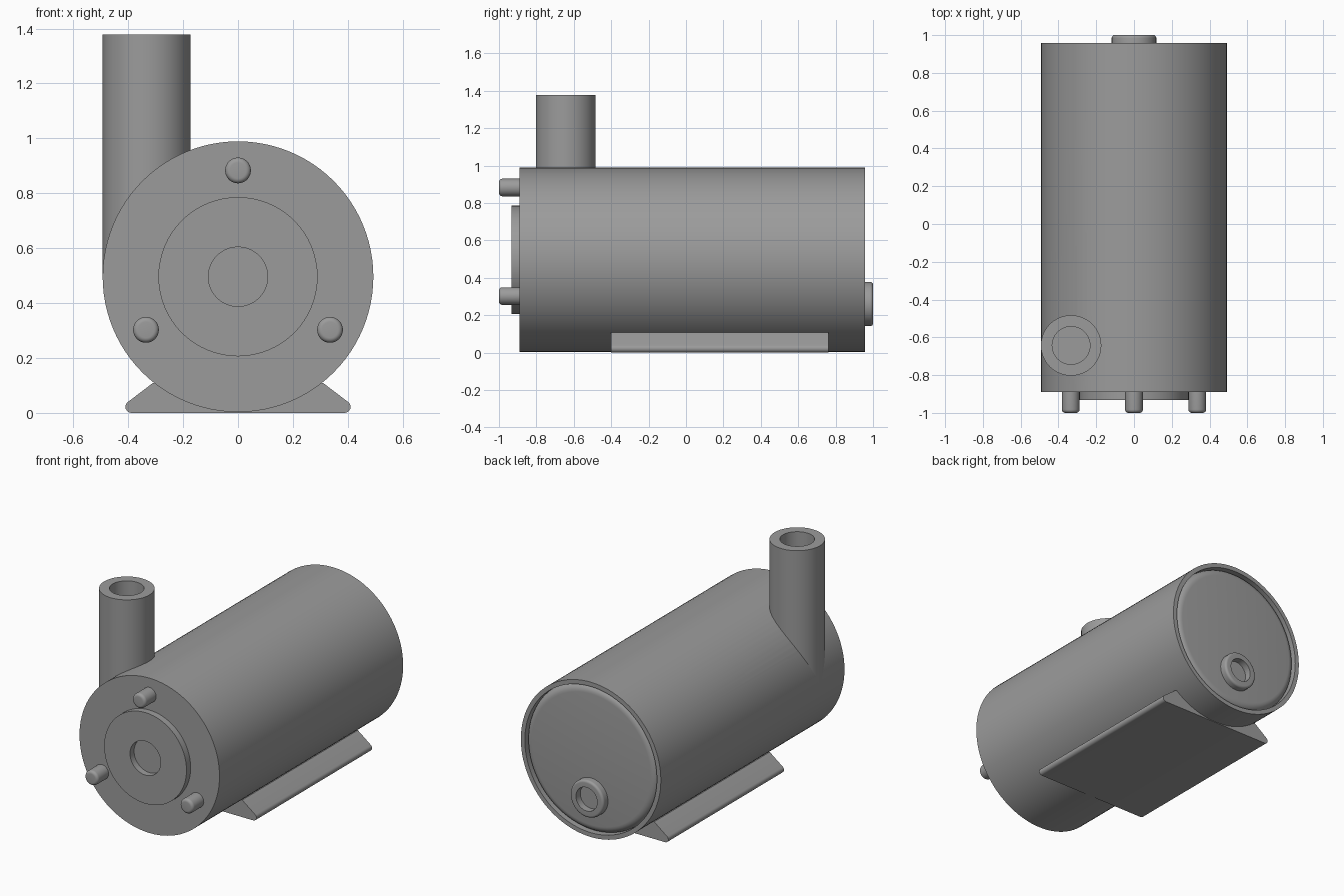
import bpy, bmesh, math
from mathutils import Matrix, Vector

if "Cube" in bpy.data.objects:
    bpy.data.objects.remove(bpy.data.objects["Cube"])

R, CZ = 0.493, 0.496          # body radius and axis height
FRONT, BACK = -0.89, 0.957    # body end faces
ALONG_Y = Matrix.Rotation(-math.pi / 2, 4, 'X')
ALONG_Z = Matrix.Identity(4)

GREY = bpy.data.materials.new("dark_grey")
GREY.diffuse_color = (0.33, 0.33, 0.33, 1)
GREY.use_nodes = True
GREY.node_tree.nodes["Principled BSDF"].inputs["Base Color"].default_value = GREY.diffuse_color


def arc(cr, ch, rad, a0, a1, n=6):
    """Points of a rounded profile corner, as (radius, height)."""
    angles = [math.radians(a0 + (a1 - a0) * i / n) for i in range(n + 1)]
    return [(cr + rad * math.cos(a), ch + rad * math.sin(a)) for a in angles]


def shade(obj):
    bpy.ops.object.select_all(action='DESELECT')
    obj.select_set(True)
    bpy.context.view_layer.objects.active = obj
    bpy.ops.object.shade_smooth_by_angle(angle=math.radians(30))


def finish(name, bm):
    bmesh.ops.recalc_face_normals(bm, faces=bm.faces)
    mesh = bpy.data.meshes.new(name)
    bm.to_mesh(mesh)
    bm.free()
    mesh.materials.append(GREY)
    obj = bpy.data.objects.new(name, mesh)
    bpy.context.collection.objects.link(obj)
    shade(obj)
    return obj


def lathe(name, profile, origin, axis, sides=64):
    """Spin an (r, h) profile around the given axis."""
    bm = bmesh.new()
    verts = [bm.verts.new((r, 0, h)) for r, h in profile]
    edges = [bm.edges.new(pair) for pair in zip(verts, verts[1:])]
    bmesh.ops.spin(bm, geom=verts + edges, cent=(0, 0, 0), axis=(0, 0, 1),
                   angle=2 * math.pi, steps=sides)
    bmesh.ops.remove_doubles(bm, verts=bm.verts, dist=1e-5)
    bmesh.ops.dissolve_degenerate(bm, edges=bm.edges, dist=1e-6)
    bm.transform(Matrix.Translation(Vector(origin)) @ axis)
    return finish(name, bm)


# Body with a rim and a round-edged end cap set into the back
body = lathe("motor_body",
             [(0, FRONT), (R, FRONT), (R, BACK), (0.465, BACK), (0.465, 0.905)]
             + arc(0.417, 0.905, 0.048, 0, 90)[1:] + [(0, 0.953)],
             (0, 0, CZ), ALONG_Y, 96)

# Front flange with the inlet hole
lathe("inlet_flange",
      [(0, FRONT - 0.001), (0.108, FRONT - 0.001), (0.108, -0.932),
       (0.29, -0.932), (0.29, FRONT + 0.01), (0, FRONT + 0.01)],
      (0, 0, CZ), ALONG_Y)

# Three round-tipped studs
for i in range(3):
    a = math.radians(90 + 120 * i)
    lathe(f"stud_{i + 1}",
          [(0, -1.0)] + arc(0.029, -0.982, 0.018, -90, 0) + [(0.047, -0.88), (0, -0.88)],
          (0.387 * math.cos(a), 0, CZ + 0.387 * math.sin(a)), ALONG_Y, 32)

# Ring fitting low on the back cap
lathe("rear_ring",
      [(0, 0.94), (0.118, 0.94)] + arc(0.103, 0.985, 0.015, 0, 90)
      + [(0.075, 1.0), (0.075, 0.956), (0, 0.956)],
      (0, 0, 0.26), ALONG_Y, 48)

# Outlet pipe, tangent to the body side, with its bore cut into the body
PIPE = (-0.333, -0.643, 0)
lathe("outlet_pipe",
      [(0, CZ), (0.16, CZ), (0.16, 1.378), (0.1, 1.378), (0.1, 0.51), (0, 0.51)],
      PIPE, ALONG_Z)
cutter = lathe("bore_cutter", [(0, 0.505), (0.105, 0.505), (0.105, 1.3), (0, 1.3)],
               PIPE, ALONG_Z)
cutter.hide_render = True
cut = body.modifiers.new("bore", 'BOOLEAN')
cut.operation = 'DIFFERENCE'
cut.solver = 'EXACT'
cut.object = cutter
bpy.context.view_layer.objects.active = body
bpy.ops.object.modifier_apply(modifier=cut.name)
bpy.data.objects.remove(cutter)
shade(body)                   # mark the new bore edges sharp

# Base foot: a mirrored cross-section extruded along the body
half = arc(0.388, 0.022, 0.022, -90, 53, 8) + [(0.31, 0.109)]
section = half + [(-x, z) for x, z in reversed(half)]
bm = bmesh.new()
face = bm.faces.new([bm.verts.new((x, -0.4, z)) for x, z in section])
ext = bmesh.ops.extrude_face_region(bm, geom=[face], use_keep_orig=True)
bmesh.ops.translate(bm, vec=(0, 1.163, 0),
                    verts=[v for v in ext["geom"] if isinstance(v, bmesh.types.BMVert)])
finish("base_foot", bm)
